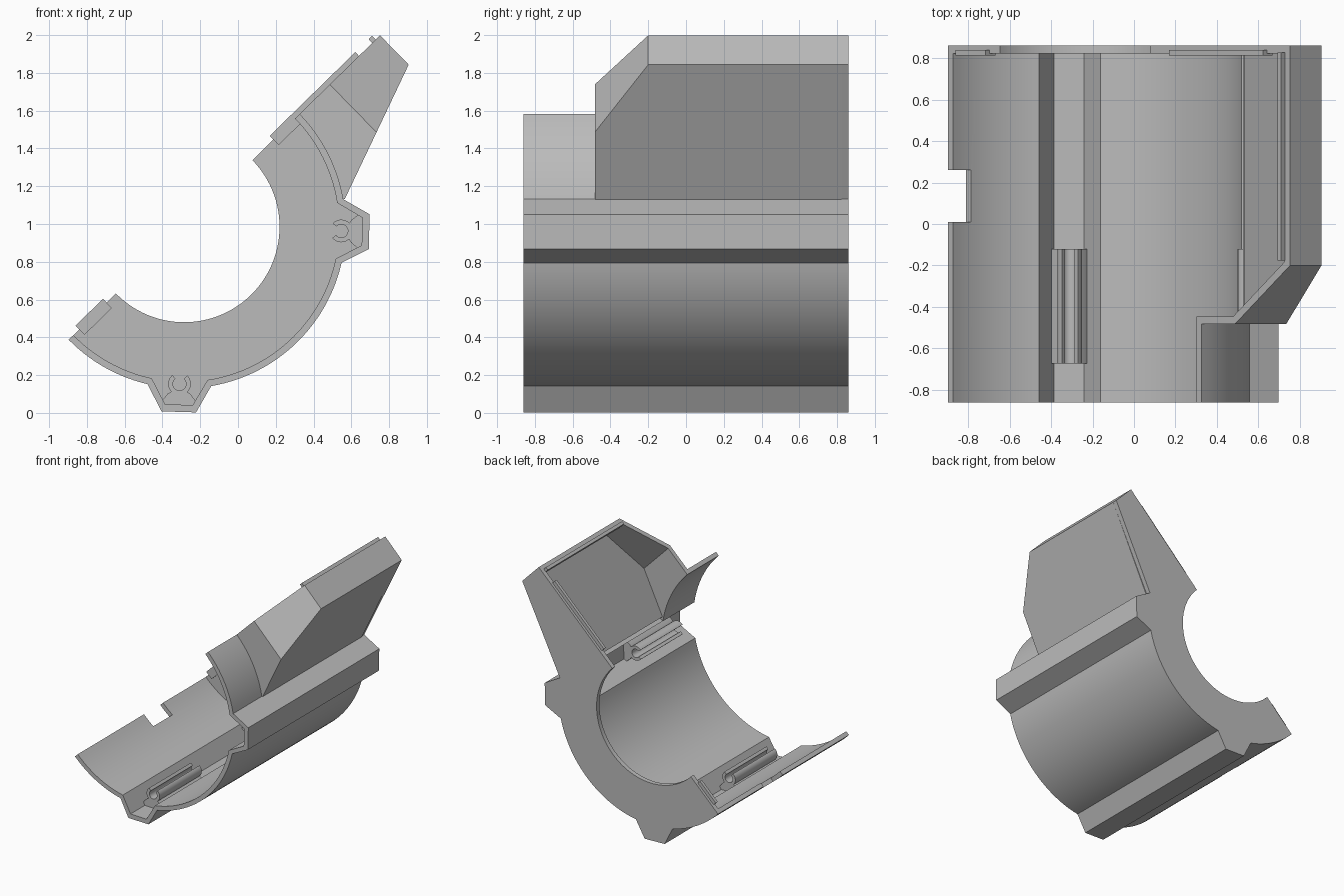
import bpy, bmesh, math
from mathutils import Vector

cube = bpy.data.objects.get("Cube")
if cube:
    bpy.data.objects.remove(cube, do_unlink=True)

CX, CZ = -0.285, 0.985           # axis of the round housing
CUT = 44.35                      # angle of the parting line
START = CUT - 180
R_OUT, R_IN, R_HOLE = 0.855, 0.82, 0.505
FRONT, BACK, PLATE = -0.86, 0.86, 0.822
BOX_FRONT, WALL = -0.483, 0.036
BUMPS = (-91.7, -1.5)            # directions of the two channels

mat = bpy.data.materials.new("grey plastic")
mat.use_nodes = True
GREY = (0.5, 0.5, 0.5, 1)
mat.diffuse_color = GREY
mat.node_tree.nodes["Principled BSDF"].inputs["Base Color"].default_value = GREY


def rot(a, p, q):
    """Point p along direction a and q across it, from the housing axis."""
    c, s = math.cos(math.radians(a)), math.sin(math.radians(a))
    return (CX + p * c - q * s, CZ + p * s + q * c)


def uv(u, v):
    """u runs along the parting line, v runs into the body."""
    return rot(CUT, u, -v)


def arc(r, a0, a1):
    n = max(2, int(abs(a1 - a0) / 2.5))
    return [rot(a0 + (a1 - a0) * i / n, r, 0) for i in range(n + 1)]


def prism(name, points, offset):
    """Sweep a flat 3D outline along an offset."""
    bm = bmesh.new()
    off = Vector(offset)
    low = [bm.verts.new(p) for p in points]
    high = [bm.verts.new(Vector(p) + off) for p in points]
    bm.faces.new(low)
    bm.faces.new(high[::-1])
    n = len(low)
    for i in range(n):
        j = (i + 1) % n
        bm.faces.new((low[i], high[i], high[j], low[j]))
    bmesh.ops.recalc_face_normals(bm, faces=bm.faces)
    mesh = bpy.data.meshes.new(name)
    bm.to_mesh(mesh)
    bm.free()
    mesh.materials.append(mat)
    ob = bpy.data.objects.new(name, mesh)
    bpy.context.collection.objects.link(ob)
    return ob


def extrude(name, outline, y0, y1):
    return prism(name, [(x, y0, z) for x, z in outline], (0, y1 - y0, 0))


def contour(r, base, top_r, top_half):
    """Arc with both channel bumps, ending at the far side of the second."""
    pts, a = [], START
    for b in BUMPS:
        pts += arc(r, a, b - base)
        pts += [rot(b, top_r, -top_half), rot(b, top_r, top_half)]
        a = b + base
    return pts + [rot(a, r, 0)]


outer = contour(R_OUT, 11.35, 0.98, 0.092)
inner = contour(R_IN, 10.4, 0.942, 0.073)
SIDE = BUMPS[1] + 11.35          # where the box meets the round wall

# Main curved shell with a notch in its free edge
shell = extrude("lower_shell", outer + inner[::-1], FRONT, PLATE)
notch = extrude("notch_cutter", [uv(-1, -0.1), uv(-0.6, -0.1), uv(-0.6, 0.115), uv(-1, 0.115)], 0.01, 0.26)
notch.hide_render = True
mod = shell.modifiers.new("notch", 'BOOLEAN')
mod.operation, mod.solver, mod.object = 'DIFFERENCE', 'EXACT', notch
bpy.context.view_layer.objects.active = shell
bpy.ops.object.modifier_apply(modifier=mod.name)
bpy.data.objects.remove(notch, do_unlink=True)

# Short upper shell in front of the box
extrude("upper_shell", arc(R_OUT, SIDE, CUT) + arc(R_IN, CUT, SIDE - 1), FRONT, BOX_FRONT + WALL)

# Box outline along the parting line
U0, U1, U2 = 0.709, 1.078, 1.45
SLANT_Y = -0.2


def floor(u):
    return 0.49 + (u - U0) * (0.217 - 0.49) / (U2 - U0)


def p3(u, v, y):
    x, z = uv(u, v)
    return (x, y, z)


def vec(u, v, y):
    return Vector(p3(u, v, y)) - Vector(p3(0, 0, 0))


# Back plate with the round opening
plate = outer + [uv(U2, floor(U2)), uv(U2, 0)] + arc(R_HOLE, CUT, START)
extrude("back_plate", plate, PLATE, BACK)

# Box walls
prism("box_side_wall",
      [p3(u, floor(u), y) for u, y in
       ((U0, PLATE), (U0, BOX_FRONT), (U1, BOX_FRONT), (U2, SLANT_Y), (U2, PLATE))],
      vec(-0.014, -0.036, 0))
prism("box_end_wall",
      [p3(U2, v, y) for v, y in
       ((0, SLANT_Y), (floor(U2), SLANT_Y), (floor(U2), PLATE), (0, PLATE))],
      vec(-WALL, 0, 0))
prism("box_slanted_wall",
      [p3(U1, 0, BOX_FRONT), p3(U1, floor(U1), BOX_FRONT),
       p3(U2, floor(U2), SLANT_Y), p3(U2, 0, SLANT_Y)],
      vec(-0.022, 0, 0.029))
extrude("box_front_wall", arc(R_IN + 0.01, SIDE, CUT) + [uv(U1, 0), uv(U1, floor(U1))],
        BOX_FRONT, BOX_FRONT + WALL)


# Locating lips standing proud of the parting line
def lip(name, u0, u1, y0, y1):
    extrude(name, [uv(u0, -0.028), uv(u1, -0.028), uv(u1, 0.04), uv(u0, 0.04)], y0, y1)


lip("plate_lip_long", 0.661, 1.294, 0.812, 0.838)
lip("plate_lip_short", -0.777, -0.574, 0.812, 0.838)
lip("box_end_lip", 1.393, 1.418, -0.175, 0.826)

# Snap clips inside the channels
for name, a in zip(("bottom_clip", "side_clip"), BUMPS):
    ring = [(r, t) for r, span in ((0.06, range(40, 321, 10)), (0.035, range(320, 39, -10)))
            for t in span]
    hook = [rot(a, 0.832 - r * math.cos(math.radians(t)), r * math.sin(math.radians(t)))
            for r, t in ring]
    extrude(name + "_hook", hook, -0.672, -0.12)
    foot = [(0.872, -0.04), (0.885, -0.06), (0.92, -0.088), (0.945, -0.08)]
    foot += [(p, -q) for p, q in foot[::-1]]
    extrude(name + "_foot", [rot(a, p, q) for p, q in foot], -0.672, -0.12)

# Smooth curved walls, keep corners sharp
for ob in bpy.context.scene.objects:
    if ob.type == 'MESH':
        bpy.ops.object.select_all(action='DESELECT')
        ob.select_set(True)
        bpy.context.view_layer.objects.active = ob
        bpy.ops.object.shade_smooth_by_angle(angle=math.radians(20))
